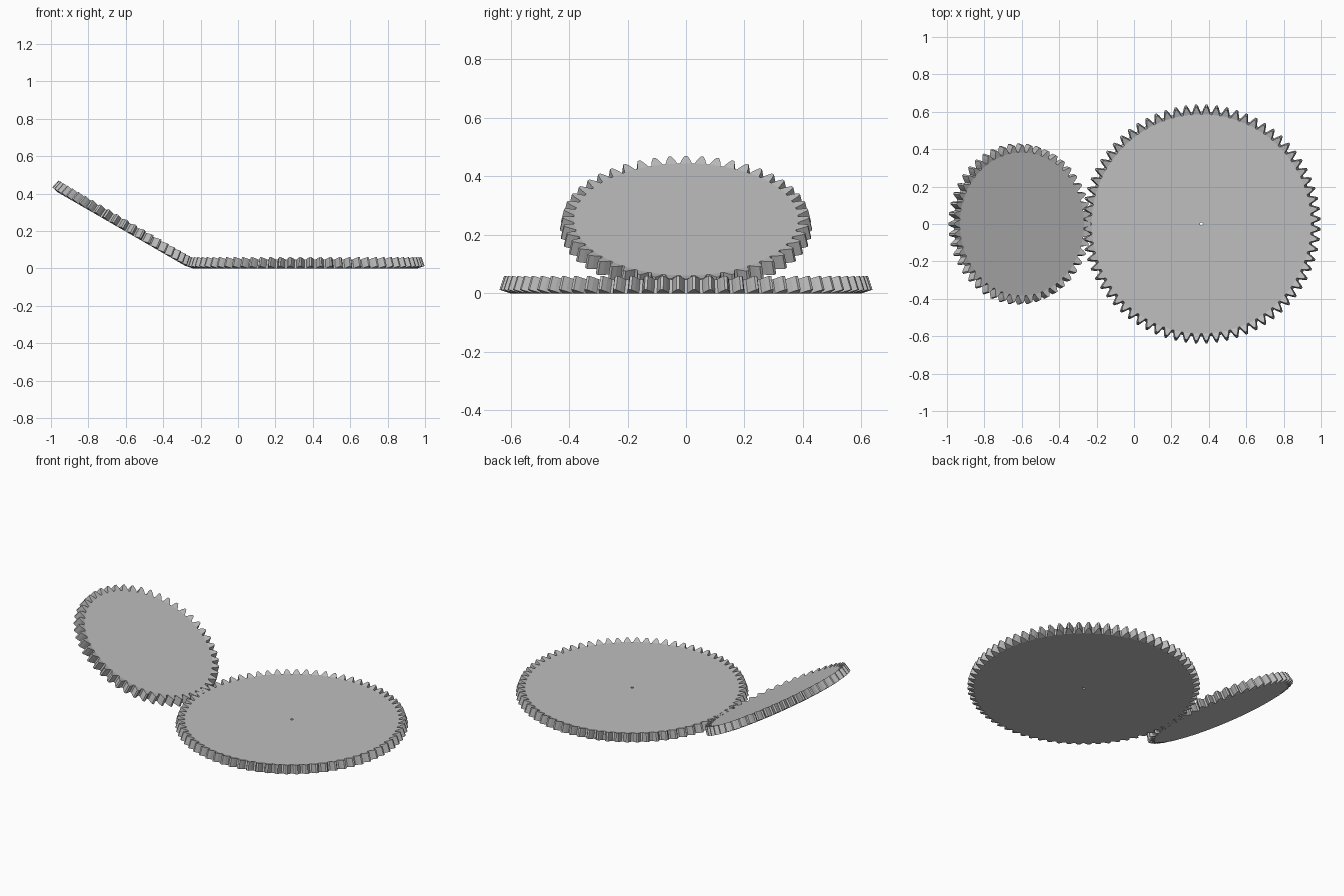
import bpy, bmesh
from math import sin, cos, tan, atan2, pi, radians
from mathutils import Vector

cube = bpy.data.objects.get("Cube")
if cube:
    bpy.data.objects.remove(cube)

grey = bpy.data.materials.new("plain grey")
grey.use_nodes = True
colour = (0.52, 0.52, 0.52, 1)
grey.diffuse_color = colour
grey.node_tree.nodes["Principled BSDF"].inputs["Base Color"].default_value = colour

# Shared bevel gear sizes
BIG_TEETH, SMALL_TEETH = 72, 48
BIG_R = 0.622
MODULE = 2 * BIG_R / BIG_TEETH
SMALL_R = MODULE * SMALL_TEETH / 2
SHAFT = radians(30)
SMALL_CONE = atan2(sin(SHAFT), BIG_TEETH / SMALL_TEETH + cos(SHAFT))
BIG_CONE = SHAFT - SMALL_CONE
FACE = 0.05

# Half tooth: (share of the pitch angle, height in modules)
FLANK = [(-0.40, -1.25), (-0.25, 0), (-0.09, 1)]
TOOTH = FLANK + [(-a, h) for a, h in reversed(FLANK)]


def bevel_gear(name, teeth, radius, cone, phase, hole):
    """Bevel gear about z, its outer pitch circle at z = 0."""
    bm = bmesh.new()
    apex = radius / tan(cone)
    shrink = 1 - FACE * sin(cone) / radius
    rings = []
    for scale in (1, shrink):
        ring = []
        for i in range(teeth):
            for a, h in TOOTH:
                ang = (i + phase + a) * 2 * pi / teeth
                r = radius + h * MODULE * cos(cone)
                z = h * MODULE * sin(cone)
                ring.append(bm.verts.new((r * scale * cos(ang), r * scale * sin(ang),
                                          apex + (z - apex) * scale)))
        rings.append(ring)
    low, high = rings
    n, k = len(low), len(TOOTH)

    # Tooth flanks, tips and valleys
    for i in range(n):
        j = (i + 1) % n
        bm.faces.new((low[i], low[j], high[j], high[i]))

    # Tooth ends and the flat discs between them
    bores = []
    for ring in rings:
        for i in range(0, n, k):
            bm.faces.new(ring[i:i + k])
        rim = [v for i, v in enumerate(ring) if i % k in (0, k - 1)]
        if not hole:
            bm.faces.new(rim)
            continue
        bore = []
        for v in rim:
            d = Vector((v.co.x, v.co.y, 0)).normalized() * hole
            bore.append(bm.verts.new((d.x, d.y, v.co.z)))
        for i in range(len(rim)):
            j = (i + 1) % len(rim)
            bm.faces.new((rim[i], rim[j], bore[j], bore[i]))
        bores.append(bore)

    # Shaft hole wall
    if hole:
        a, b = bores
        for i in range(len(a)):
            j = (i + 1) % len(a)
            bm.faces.new((a[i], a[j], b[j], b[i]))

    bmesh.ops.recalc_face_normals(bm, faces=bm.faces)
    mesh = bpy.data.meshes.new(name)
    bm.to_mesh(mesh)
    bm.free()
    mesh.materials.append(grey)
    obj = bpy.data.objects.new(name, mesh)
    bpy.context.collection.objects.link(obj)
    return obj


# Large flat gear
lift = 1.25 * MODULE * sin(BIG_CONE)
large = bevel_gear("large_gear", BIG_TEETH, BIG_R, BIG_CONE, 0.5, 0.008)
large.location = (0.36, 0, lift)

# Small tilted gear meshing with it
small = bevel_gear("small_gear", SMALL_TEETH, SMALL_R, SMALL_CONE, 0, 0)
small.rotation_euler = (0, SHAFT, 0)
small.location = (0.36 - BIG_R - SMALL_R * cos(SHAFT), 0, lift + SMALL_R * sin(SHAFT))
